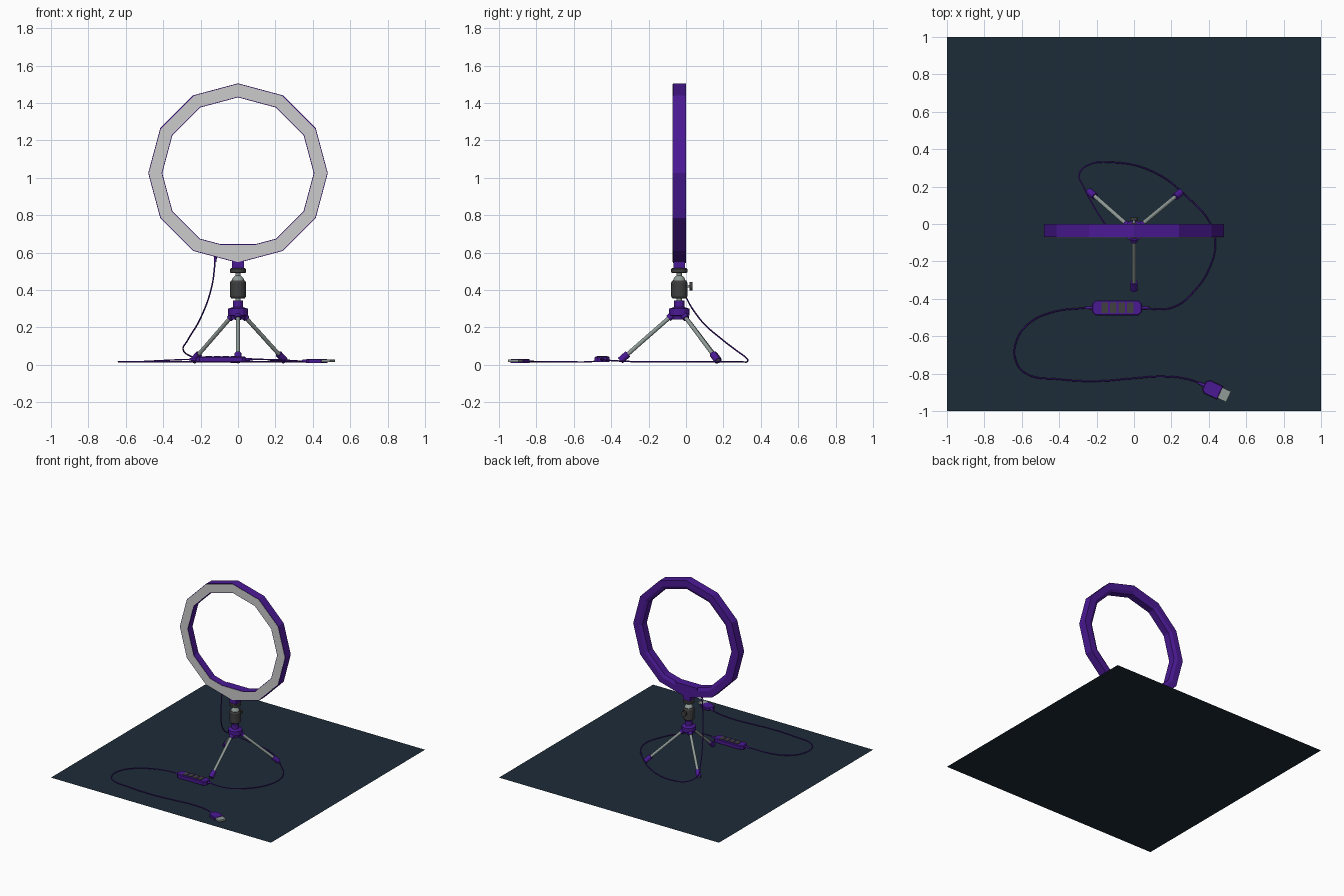
import bpy, bmesh, math
from mathutils import Vector, Matrix

if "Cube" in bpy.data.objects:
    bpy.data.objects.remove(bpy.data.objects["Cube"])

def material(name, rgb):
    m = bpy.data.materials.new(name)
    m.diffuse_color = (*rgb, 1)
    m.use_nodes = True
    m.node_tree.nodes["Principled BSDF"].inputs["Base Color"].default_value = m.diffuse_color
    return m

PURPLE = material("purple_plastic", (0.07, 0.01, 0.30))
DARK = material("dark_metal", (0.05, 0.05, 0.05))
STEEL = material("steel", (0.28, 0.33, 0.31))
WHITE = material("diffuser_white", (0.6, 0.6, 0.59))
GROUND = material("ground_blue", (0.012, 0.025, 0.04))
YC = -0.036

def finish(name, bm, mat, smooth=False):
    bmesh.ops.recalc_face_normals(bm, faces=bm.faces)
    me = bpy.data.meshes.new(name)
    bm.to_mesh(me)
    bm.free()
    me.materials.append(mat)
    ob = bpy.data.objects.new(name, me)
    bpy.context.collection.objects.link(ob)
    if smooth:
        bpy.ops.object.select_all(action='DESELECT')
        ob.select_set(True)
        bpy.context.view_layer.objects.active = ob
        bpy.ops.object.shade_smooth_by_angle(angle=math.radians(40))
    return ob

def lathe(name, profile, origin, axis, mat, sides=12, closed=False, smooth=False):
    """Revolve (radius, distance) points round an axis through origin."""
    bm = bmesh.new()
    rot = Vector((0, 0, 1)).rotation_difference(Vector(axis)).to_matrix()
    rings = []
    for r, h in profile:
        rings.append([bm.verts.new(Vector(origin) + rot @ Vector((
            r * math.cos(2 * math.pi * i / sides), r * math.sin(2 * math.pi * i / sides), h)))
            for i in range(sides)])
    pairs = list(zip(rings, rings[1:])) + ([(rings[-1], rings[0])] if closed else [])
    for a, b in pairs:
        for i in range(sides):
            j = (i + 1) % sides
            bm.faces.new((a[i], a[j], b[j], b[i]))
    if not closed:
        bm.faces.new(rings[0])
        bm.faces.new(rings[-1])
    return finish(name, bm, mat, smooth)

def rod(name, a, b, r, mat, r2=None, sides=12):
    a, b = Vector(a), Vector(b)
    return lathe(name, [(r, 0), (r if r2 is None else r2, (b - a).length)], a, (b - a).normalized(), mat, sides)

def prism(name, outline, z0, z1, mat, matrix=Matrix(), bevel=0):
    """Extrude a flat outline upwards, then place it."""
    bm = bmesh.new()
    lo = [bm.verts.new((x, y, z0)) for x, y in outline]
    hi = [bm.verts.new((x, y, z1)) for x, y in outline]
    bm.faces.new(lo)
    top = bm.faces.new(hi)
    for i in range(len(lo)):
        j = (i + 1) % len(lo)
        bm.faces.new((lo[i], lo[j], hi[j], hi[i]))
    if bevel:
        bmesh.ops.bevel(bm, geom=list(top.edges), offset=bevel, segments=1, affect='EDGES')
    bm.transform(matrix)
    return finish(name, bm, mat)

def rect(x, y, w, d):
    return [(x - w/2, y - d/2), (x + w/2, y - d/2), (x + w/2, y + d/2), (x - w/2, y + d/2)]

def cable(name, points, r=0.004):
    cu = bpy.data.curves.new(name, 'CURVE')
    cu.dimensions = '3D'
    cu.bevel_depth, cu.bevel_resolution, cu.resolution_u = r, 1, 6
    cu.use_fill_caps = True
    sp = cu.splines.new('BEZIER')
    sp.bezier_points.add(len(points) - 1)
    for bp, p in zip(sp.bezier_points, points):
        bp.co = p
        bp.handle_left_type = bp.handle_right_type = 'AUTO'
    cu.materials.append(PURPLE)
    bpy.context.collection.objects.link(bpy.data.objects.new(name, cu))

# floor sheet
bm = bmesh.new()
bmesh.ops.create_grid(bm, x_segments=1, y_segments=1, size=1)
finish("floor_sheet", bm, GROUND)

# twelve-sided lamp ring and its front diffuser
C = (0, 0, 1.025)
back = (0, 1, 0)
lathe("ring_housing", [(0.48, -0.07), (0.48, 0), (0.43, 0), (0.405, -0.012), (0.405, -0.07)],
      C, back, PURPLE, closed=True)
lathe("ring_diffuser", [(0.476, -0.0715), (0.476, -0.066), (0.409, -0.066), (0.409, -0.0715)],
      C, back, WHITE, closed=True)

# mount block filling the lower ring corner
upright = Matrix.Rotation(math.pi / 2, 4, 'X')
block = [(-0.1, 0.645), (-0.1, 0.58), (0, 0.552), (0.1, 0.58), (0.1, 0.645)]
prism("ring_mount_block", block, 0, 0.069, PURPLE, upright)
prism("ring_mount_front", [(x * 0.98, z - 0.003) for x, z in block], 0.069, 0.0715, WHITE, upright)
prism("ring_neck", rect(0, YC, 0.062, 0.062), 0.515, 0.57, PURPLE)

# ball head
def column(name, profile, mat, sides=12, smooth=False):
    lathe(name, profile, (0, YC, 0), (0, 0, 1), mat, sides, smooth=smooth)

column("head_plate", [(0.036, 0.49), (0.043, 0.495), (0.043, 0.512), (0.036, 0.518)], DARK, 16)
column("head_stem", [(0.014, 0.46), (0.014, 0.495)], STEEL)
column("head_ball", [(0.033 * math.cos(t), 0.447 + 0.033 * math.sin(t))
                     for t in [math.radians(a) for a in range(-75, 76, 15)]], STEEL, 16, True)
column("head_socket", [(0.036, 0.355), (0.043, 0.365), (0.043, 0.44), (0.036, 0.452)], DARK, 16)
rod("knob_shaft", (0, YC, 0.42), (0, 0.02, 0.42), 0.007, STEEL)
rod("knob_grip", (0, 0.018, 0.42), (0, 0.034, 0.42), 0.022, DARK)

# tripod hub
column("hub_post", [(0.014, 0.32), (0.014, 0.36)], STEEL)
column("hub_collar", [(0.027, 0.295), (0.027, 0.345)], PURPLE)
column("hub_body", [(0.036, 0.243), (0.04, 0.262), (0.054, 0.265), (0.054, 0.3), (0.03, 0.308)], PURPLE)

# legs with feet
for label, fx, fy in (("front", 0, -0.352), ("right", 0.25, 0.17), ("left", -0.24, 0.175)):
    foot = Vector((fx, fy, 0.022))
    flat = Vector((fx, fy - YC, 0)).normalized()
    top = Vector((0, YC, 0.268)) + flat * 0.035
    up = (top - foot).normalized()
    rod(label + "_leg", foot, top, 0.011, STEEL)
    rod(label + "_foot", foot, foot + up * 0.055, 0.019, PURPLE)
    rod(label + "_leg_hinge", top - up * 0.03, top, 0.018, PURPLE)

# cables
cable("lamp_cable", [(-0.12, YC, 0.575), (-0.14, -0.02, 0.42), (-0.2, 0.07, 0.25), (-0.27, 0.2, 0.13),
                     (-0.293, 0.265, 0.08), (-0.25, 0.313, 0.045), (-0.12, 0.33, 0.02), (0.1, 0.28, 0.016),
                     (0.3, 0.13, 0.016), (0.41, 0, 0.016), (0.435, -0.1, 0.016), (0.41, -0.22, 0.016),
                     (0.33, -0.35, 0.02), (0.21, -0.445, 0.027), (0.03, -0.452, 0.03)])
cable("plug_cable", [(-0.21, -0.45, 0.03), (-0.3, -0.452, 0.028), (-0.43, -0.47, 0.022), (-0.56, -0.53, 0.016),
                     (-0.63, -0.63, 0.016), (-0.632, -0.73, 0.016), (-0.58, -0.798, 0.016),
                     (-0.4, -0.83, 0.016), (-0.2, -0.84, 0.016), (0, -0.825, 0.016), (0.15, -0.815, 0.018),
                     (0.28, -0.828, 0.02), (0.39, -0.865, 0.02)])
rod("lamp_cable_relief", (-0.12, YC, 0.585), (-0.122, YC, 0.55), 0.009, PURPLE, 0.006)

# inline controller with four buttons
cx, cy = -0.091, -0.448
half = [(0.134, 0.022), (0.115, 0.04), (-0.115, 0.04), (-0.134, 0.022)]
outline = half + [(-x, -y) for x, y in half]
prism("controller_body", [(cx + x, cy + y) for x, y in outline], 0.014, 0.044, PURPLE, bevel=0.005)
for i in range(4):
    prism(f"controller_button_{i + 1}", rect(-0.156 + i * 0.045, cy, 0.034, 0.054), 0.04, 0.048, DARK)
for label, s in (("left", -1), ("right", 1)):
    rod(f"controller_{label}_relief", (cx + s * 0.13, cy, 0.029), (cx + s * 0.17, cy, 0.029), 0.009, PURPLE, 0.006)

# plug
place = Matrix.Translation((0.42, -0.884, 0)) @ Matrix.Rotation(math.radians(-25), 4, 'Z')
prism("plug_body", [(-0.05, -0.024), (-0.03, -0.039), (0.045, -0.039), (0.045, 0.039), (-0.03, 0.039),
                    (-0.05, 0.024)], 0.011, 0.032, PURPLE, place, 0.004)
prism("plug_tip", rect(0.067, 0, 0.055, 0.062), 0.014, 0.029, STEEL, place)
rod("plug_relief", place @ Vector((-0.045, 0, 0.021)), place @ Vector((-0.085, 0, 0.021)), 0.01, PURPLE, 0.006)
